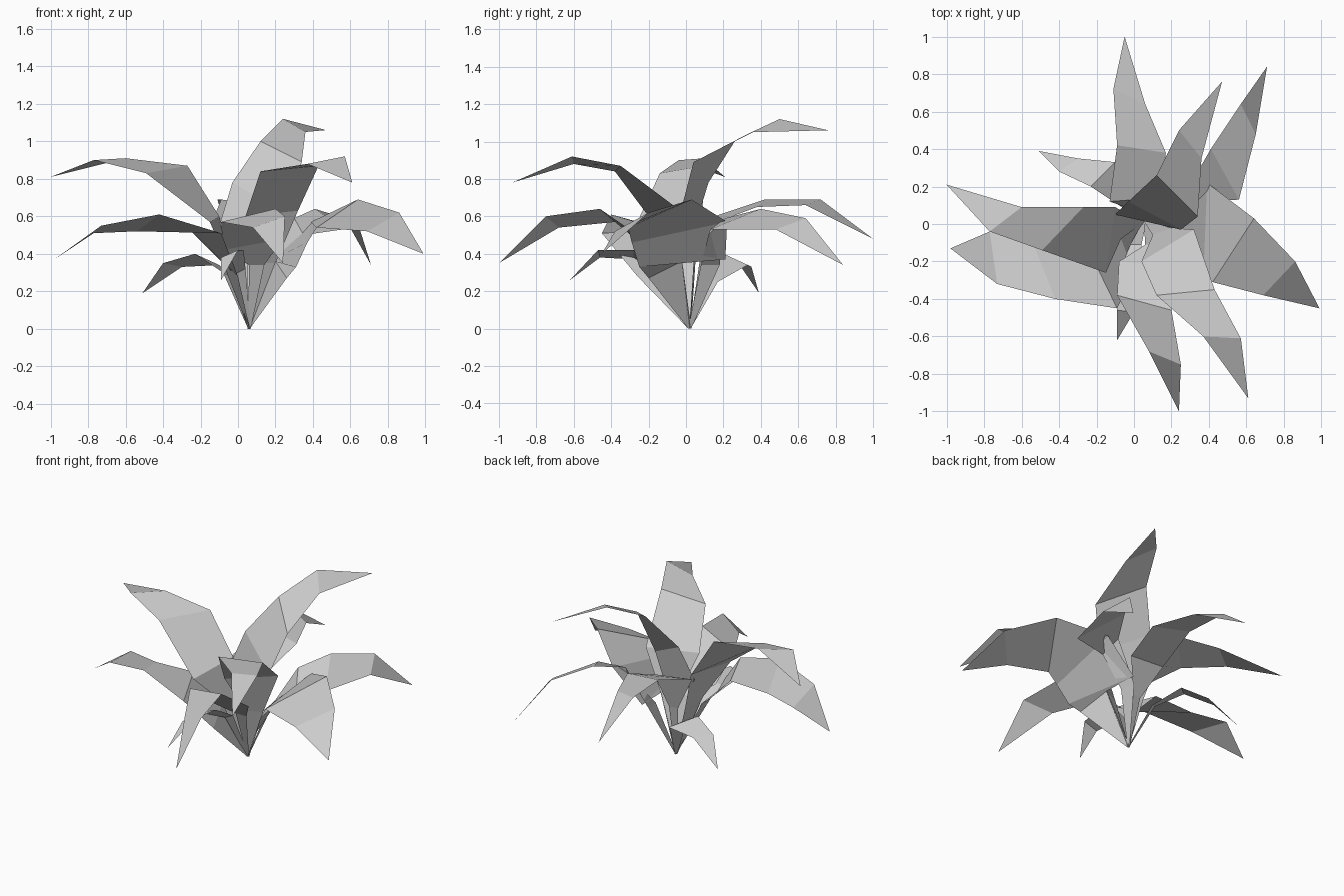
import bpy
import bmesh
from mathutils import Vector

default_cube = bpy.data.objects.get("Cube")
if default_cube:
    bpy.data.objects.remove(default_cube, do_unlink=True)

# One plain grey for the whole plant
grey = bpy.data.materials.new("pale_grey")
grey.use_nodes = True
colour = (.6, .6, .6, 1)
grey.diffuse_color = colour
grey.node_tree.nodes["Principled BSDF"].inputs["Base Color"].default_value = colour

# All leaves grow from one shared foot
FOOT = Vector((.06, .02, 0))
FOOT_HALF_WIDTH = .008


def leaf(name, tip, first_edge, second_edge):
    """Folded sheet between two edge paths, listed from the tip inward to the stem."""
    bm = bmesh.new()
    # The stem narrows to a thin strip at the foot
    across = Vector(first_edge[-1]) - Vector(second_edge[-1])
    across.z = 0
    across = across.normalized() * FOOT_HALF_WIDTH
    first = [bm.verts.new(p) for p in first_edge] + [bm.verts.new(FOOT + across)]
    second = [bm.verts.new(p) for p in second_edge] + [bm.verts.new(FOOT - across)]
    # Pointed end
    point = bm.verts.new(tip)
    bm.faces.new((point, first[0], second[0]))
    # Blade segments and stem
    for i in range(len(first) - 1):
        bm.faces.new((second[i], first[i], first[i + 1], second[i + 1]))
    # Upper side faces outward
    bm.normal_update()
    if sum(f.normal.z * f.calc_area() for f in bm.faces) < 0:
        bmesh.ops.reverse_faces(bm, faces=bm.faces[:])
    mesh = bpy.data.meshes.new(name)
    bm.to_mesh(mesh)
    bm.free()
    mesh.materials.append(grey)
    plant_leaf = bpy.data.objects.new(name, mesh)
    bpy.context.collection.objects.link(plant_leaf)
    return plant_leaf


# Leaves at the back
leaf("back_leaf", tip=(-.05, 1, .48),
     first_edge=[(-.11, .72, .69), (-.09, .42, .69), (-.13, .12, .59), (.01, .07, .34)],
     second_edge=[(.06, .64, .66), (.17, .38, .65), (.14, .14, .56), (.07, .08, .34)])
leaf("tall_back_leaf", tip=(.47, .76, 1.06),
     first_edge=[(.24, .5, 1.12), (.12, .26, 1), (-.03, .12, .78), (-.1, .05, .55), (.05, .05, .35)],
     second_edge=[(.36, .35, 1.05), (.34, .04, .89), (.25, -.03, .62), (.16, .02, .5), (.1, .04, .35)])
leaf("back_left_leaf", tip=(.71, .84, .34),
     first_edge=[(.57, .64, .59), (.41, .4, .64), (.3, .21, .59), (.15, .18, .34)],
     second_edge=[(.65, .48, .53), (.56, .13, .53), (.35, .12, .5), (.17, .08, .34)])

# Leaves on the left
leaf("left_leaf", tip=(.99, -.45, .4),
     first_edge=[(.86, -.2, .62), (.64, .03, .69), (.39, .22, .57), (.18, .21, .37), (.2, -.02, .36)],
     second_edge=[(.69, -.38, .52), (.42, -.31, .54), (.37, -.29, .46), (.31, -.25, .33), (.26, -.2, .27)])

# Leaves at the front
leaf("tall_front_leaf", tip=(.61, -.93, .78),
     first_edge=[(.57, -.61, .92), (.43, -.35, .87), (.32, -.03, .63), (.2, -.02, .35)],
     second_edge=[(.37, -.6, .88), (.12, -.38, .84), (.04, -.2, .6), (.1, -.06, .35)])
leaf("front_leaf", tip=(.24, -1, .35),
     first_edge=[(.25, -.75, .6), (.2, -.46, .64), (.24, -.23, .48), (.14, -.11, .34)],
     second_edge=[(.08, -.68, .54), (-.09, -.38, .57), (-.08, -.2, .42), (.06, -.11, .34)])
leaf("small_front_leaf", tip=(-.09, -.62, .26),
     first_edge=[(0, -.47, .42), (.03, -.28, .42), (.04, -.11, .32)],
     second_edge=[(-.09, -.46, .38), (-.09, -.28, .37), (-.02, -.11, .29)])

# Leaves on the right
leaf("low_right_leaf", tip=(-.98, -.13, .37),
     first_edge=[(-.73, -.32, .55), (-.42, -.4, .61), (-.09, -.45, .51), (0, -.26, .28)],
     second_edge=[(-.77, -.04, .51), (-.54, -.1, .52), (-.26, -.1, .53), (-.08, -.05, .35)])
leaf("high_right_leaf", tip=(-1, .21, .81),
     first_edge=[(-.6, .09, .91), (-.27, .09, .87), (-.1, .09, .6), (-.03, .05, .35)],
     second_edge=[(-.77, -.04, .9), (-.49, -.14, .83), (-.15, -.26, .57), (-.07, -.08, .38)])
leaf("small_right_leaf", tip=(-.51, .39, .19),
     first_edge=[(-.4, .28, .35), (-.23, .2, .4), (-.08, .1, .3)],
     second_edge=[(-.3, .35, .33), (-.1, .33, .34), (0, .17, .25)])
